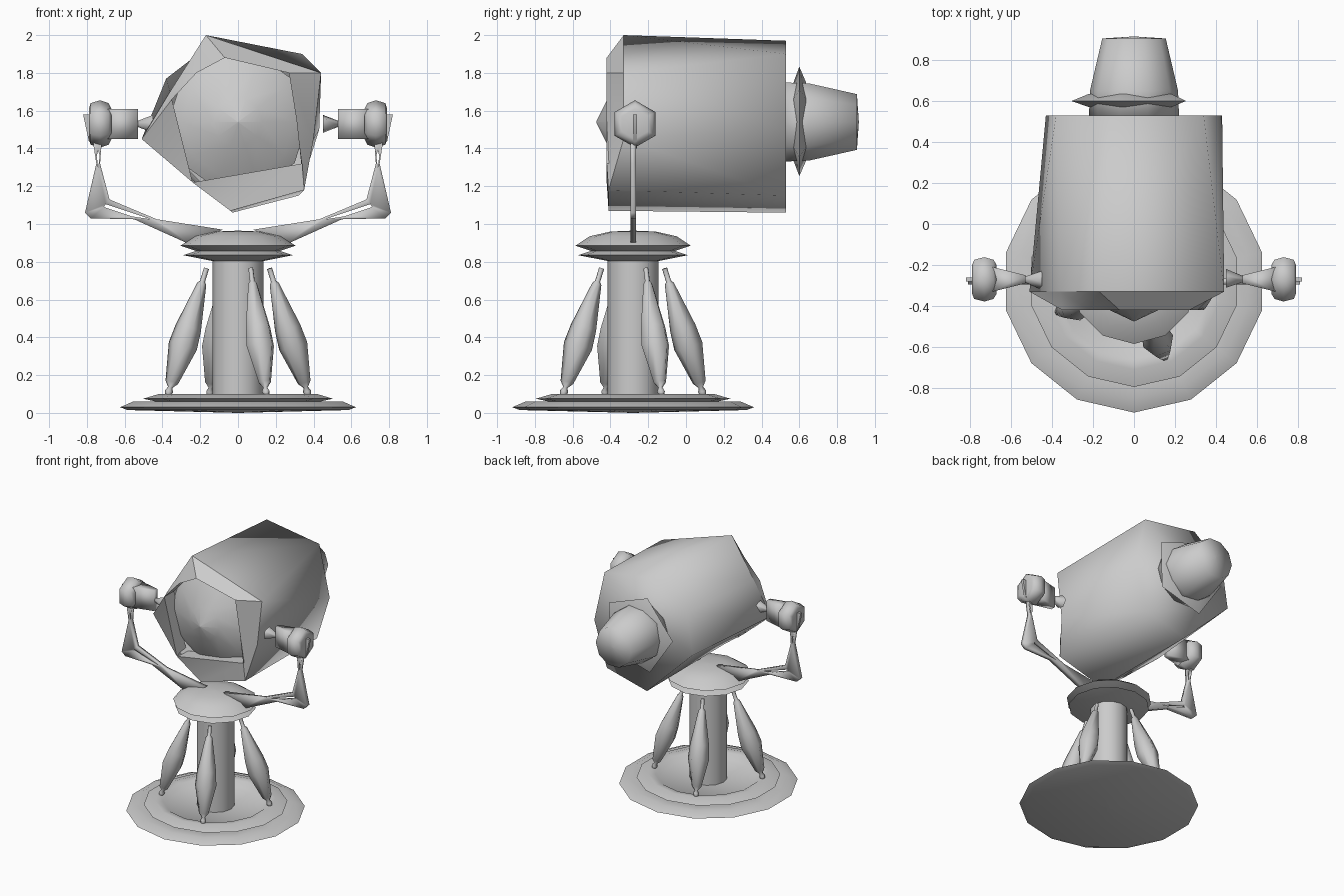
import bpy, bmesh, math
from mathutils import Vector

cube = bpy.data.objects.get("Cube")
if cube:
    bpy.data.objects.remove(cube, do_unlink=True)

metal = bpy.data.materials.new("light_grey")
metal.use_nodes = True
GREY = (0.6, 0.6, 0.6, 1)
metal.diffuse_color = GREY
metal.node_tree.nodes["Principled BSDF"].inputs["Base Color"].default_value = GREY
AXIS_Y = -0.28  # pedestal axis


def finish(name, bm, angle):
    bmesh.ops.recalc_face_normals(bm, faces=bm.faces)
    mesh = bpy.data.meshes.new(name)
    bm.to_mesh(mesh)
    bm.free()
    mesh.materials.append(metal)
    obj = bpy.data.objects.new(name, mesh)
    bpy.context.collection.objects.link(obj)
    bpy.ops.object.select_all(action='DESELECT')
    obj.select_set(True)
    bpy.context.view_layer.objects.active = obj
    bpy.ops.object.shade_smooth_by_angle(angle=math.radians(angle))


def loft(name, loops, angle=80, cap_start=True, cap_end=True):
    """Skin matching loops of points and cap the chosen ends."""
    bm = bmesh.new()
    rings = [[bm.verts.new(p) for p in loop] for loop in loops]
    n = len(rings[0])
    for a, b in zip(rings, rings[1:]):
        for i in range(n):
            j = (i + 1) % n
            bm.faces.new((a[i], a[j], b[j], b[i]))
    if cap_start:
        bm.faces.new(rings[0])
    if cap_end:
        bm.faces.new(rings[-1])
    finish(name, bm, angle)


def lathe(name, profile, origin, direction=(0, 0, 1), sides=12, turn=0, angle=80):
    """Turn (radius, height) pairs around an axis."""
    q = Vector(direction).to_track_quat('Z', 'Y')
    loops = []
    for r, h in profile:
        r = max(r, 0.002)
        loops.append([Vector(origin) + q @ Vector((r * math.cos(a), r * math.sin(a), h))
                      for a in (turn + math.tau * i / sides for i in range(sides))])
    loft(name, loops, angle)


# Pedestal: base plate, dished ring, column, turntable
foot = (0, AXIS_Y, 0)
front = -math.pi / 2
lathe("base_plate", [(0, 0), (0.6, 0.015), (0.64, 0.03), (0.57, 0.06), (0.47, 0.045), (0, 0.04)],
      foot, sides=14, turn=front)
lathe("base_ring", [(0.4, 0.05), (0.515, 0.075), (0.43, 0.1), (0.38, 0.095), (0.34, 0.065), (0, 0.055)],
      foot, sides=14, turn=front)
lathe("column", [(0.135, 0.06), (0.135, 0.84)], foot)
lathe("lower_collar", [(0.14, 0.805), (0.29, 0.835), (0.2, 0.865)], foot)
lathe("turntable", [(0.1, 0.835), (0.2, 0.85), (0.305, 0.885), (0.23, 0.935), (0.12, 0.96), (0, 0.965)],
      foot)

# Four leaning spindle struts around the column
for i in range(4):
    a = math.radians(-68 + 90 * i)
    out = Vector((math.cos(a), math.sin(a), 0))
    bottom = Vector(foot) + out * 0.405 + Vector((0, 0, 0.08))
    top = Vector(foot) + out * 0.18 + Vector((0, 0, 0.765))
    length = (top - bottom).length
    shape = [(0.012, 0), (0.022, 0.05), (0.012, 0.08), (0.035, 0.12), (0.078, 0.4),
             (0.07, 0.54), (0.025, 0.88), (0.014, 0.9), (0.014, 1)]
    lathe(f"strut_{i + 1}", [(r, t * length) for r, t in shape], bottom, top - bottom, sides=6)

# Yoke arms with narrow slots, and the pivots that hold the head
ARM = [(0.08, 0.97), (0.43, 1.025), (0.68, 1.13), (0.73, 1.32), (0.72, 1.45), (0.77, 1.45),
       (0.75, 1.32), (0.81, 1.06), (0.78, 1.03), (0.55, 1.025), (0.25, 0.89)]
SLOTS = [[(0.46, 1.025), (0.7, 1.105), (0.71, 1.09), (0.56, 1.04)],
         [(0.732, 1.36), (0.74, 1.39), (0.748, 1.36), (0.74, 1.3)]]
for side, s in (("left", 1), ("right", -1)):
    bm = bmesh.new()
    for outline in [ARM] + SLOTS:
        vs = [bm.verts.new((s * x, AXIS_Y - 0.015, z)) for x, z in outline]
        for a, b in zip(vs, vs[1:] + vs[:1]):
            bm.edges.new((a, b))
    bmesh.ops.triangle_fill(bm, edges=bm.edges[:], use_beauty=True)
    moved = bmesh.ops.extrude_face_region(bm, geom=bm.faces[:])["geom"]
    bmesh.ops.translate(bm, vec=(0, 0.03, 0),
                        verts=[v for v in moved if isinstance(v, bmesh.types.BMVert)])
    finish(f"{side}_arm", bm, 100)

    hub = (0, AXIS_Y + 0.01, 1.53)
    out = (s, 0, 0)
    lathe(f"{side}_pivot_knob", [(0.08, 0.67), (0.11, 0.685), (0.125, 0.73), (0.11, 0.78), (0.08, 0.79)],
          hub, out, sides=6, turn=math.pi / 2)
    loft(f"{side}_pivot_wedge", [[(s * x, hub[1] + y * d, hub[2] + z)
                                  for y, z in ((-1, -0.08), (1, -0.08), (1, 0.08), (-1, 0.08))]
                                 for x, d in ((0.53, 0.02), (0.69, 0.06))], angle=100)
    lathe(f"{side}_pivot_cone", [(0.05, 0.45), (0.015, 0.535)], hub, out, sides=5)
    loft(f"{side}_pivot_fin", [[(s * x, hub[1] + y, z) for x, z in
                                ((0.74, 1.4), (0.79, 1.44), (0.82, 1.58), (0.76, 1.58))]
                               for y in (-0.01, 0.01)])

# Head: smooth housing, with a crisp rim around the recessed opening
OUTER = [(-0.17, 2.0), (0.44, 1.8), (0.4, 1.45), (0.35, 1.18), (-0.04, 1.07), (-0.51, 1.45), (-0.36, 1.7)]
OPENING = [(-0.07, 1.88), (0.27, 1.8), (0.31, 1.55), (0.34, 1.32), (-0.24, 1.22), (-0.35, 1.66), (-0.22, 1.8)]
BACK = [(-0.12, 1.97), (0.34, 1.9), (0.43, 1.5), (0.32, 1.15), (-0.03, 1.06), (-0.43, 1.45), (-0.38, 1.77)]
edge = [(x, -0.41 if z < 1.2 else -0.33, z) for x, z in OUTER]
loft("head_rim", [[(x, -0.3, z) for x, z in OPENING],
                  [(x, -0.42, z) for x, z in OPENING], edge],
     angle=40, cap_start=False, cap_end=False)
loft("head_housing", [edge, [(x, 0.53, z) for x, z in BACK]], angle=180, cap_start=False)

# Domed lens, rear snout and its sharp collar
lathe("lens", [(0.37, 0.3), (0.3, 0.35), (0.13, 0.415), (0, 0.475)],
      (0, 0, 1.54), (0, -1, 0), sides=10)
rear = (0, 0, 1.54)
lathe("rear_snout", [(0.22, 0.52), (0.215, 0.65), (0.155, 0.905), (0, 0.915)],
      rear, (0, 1, 0), sides=10, angle=100)
lathe("snout_collar", [(0.22, 0.57), (0.305, 0.6), (0.22, 0.635)],
      rear, (0, 1, 0), sides=5, turn=math.radians(74))
